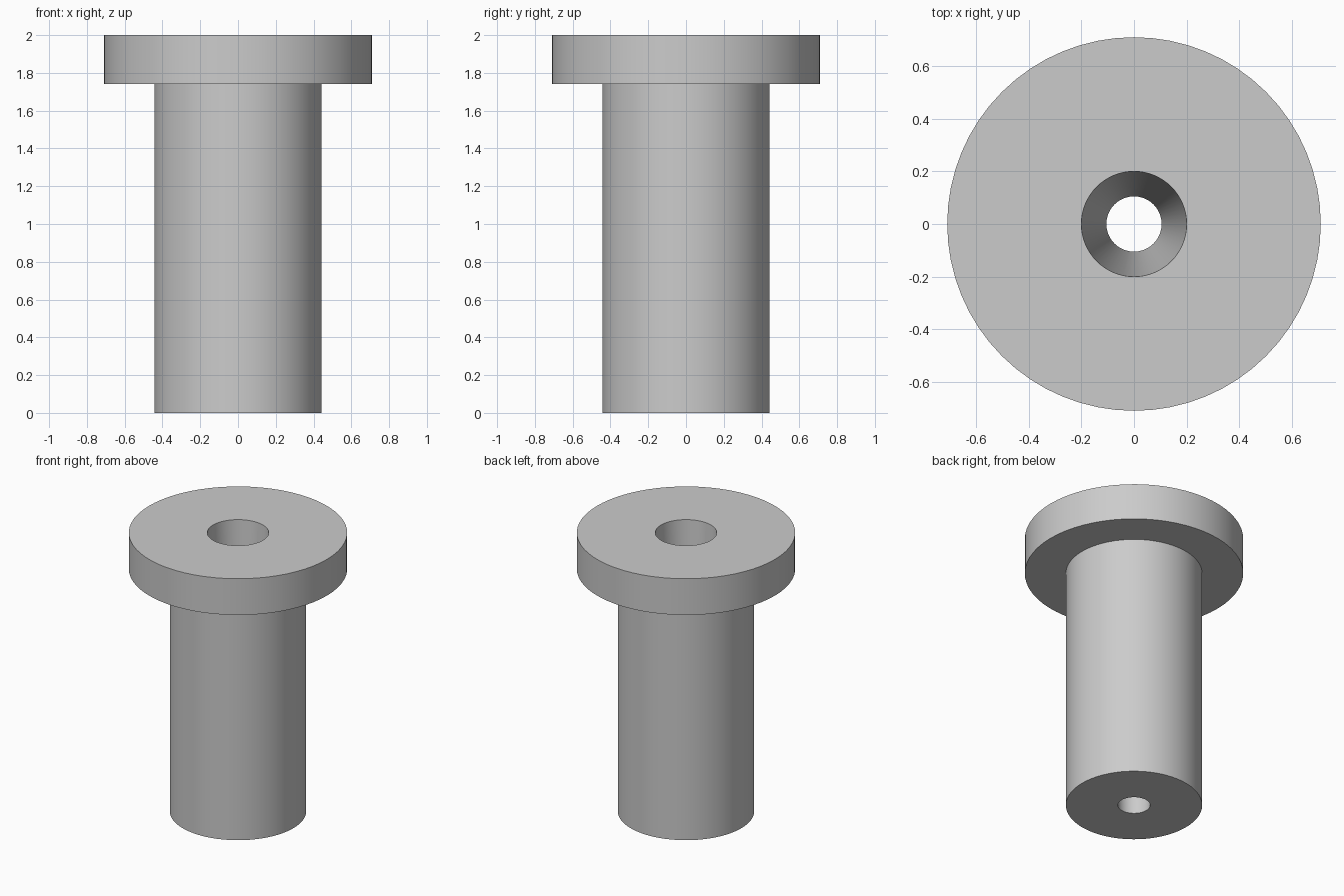
import bpy, bmesh, math

cube = bpy.data.objects.get("Cube")
if cube:
    bpy.data.objects.remove(cube, do_unlink=True)

# Plain grey for the whole part
grey = bpy.data.materials.new("plain_grey")
grey.use_nodes = True
colour = (0.6, 0.6, 0.6, 1)
grey.diffuse_color = colour
grey.node_tree.nodes["Principled BSDF"].inputs["Base Color"].default_value = colour

SEGMENTS = 64
HEAD_R, SHAFT_R, TOP_HOLE_R, BOTTOM_HOLE_R = 0.71, 0.443, 0.2, 0.105
HEIGHT, HEAD_BASE = 2.0, 1.74

# Closed section (radius, height): shaft, overhanging head, tapered through hole
section = [
    (BOTTOM_HOLE_R, 0), (SHAFT_R, 0), (SHAFT_R, HEAD_BASE),
    (HEAD_R, HEAD_BASE), (HEAD_R, HEIGHT), (TOP_HOLE_R, HEIGHT),
]

# Revolve the section around the z axis
bm = bmesh.new()
verts = [bm.verts.new((r, 0, z)) for r, z in section]
edges = [bm.edges.new((v, verts[(i + 1) % len(verts)])) for i, v in enumerate(verts)]
bmesh.ops.spin(bm, geom=verts + edges, cent=(0, 0, 0), axis=(0, 0, 1),
               angle=math.tau, steps=SEGMENTS, use_merge=False)
bmesh.ops.remove_doubles(bm, verts=bm.verts[:], dist=0.0001)
bmesh.ops.recalc_face_normals(bm, faces=bm.faces[:])

mesh = bpy.data.meshes.new("flanged_bushing")
bm.to_mesh(mesh)
bm.free()
mesh.materials.append(grey)
bushing = bpy.data.objects.new("flanged_bushing", mesh)
bpy.context.collection.objects.link(bushing)

# Smooth walls with crisp rims
bpy.ops.object.select_all(action='DESELECT')
bushing.select_set(True)
bpy.context.view_layer.objects.active = bushing
bpy.ops.object.shade_smooth_by_angle(angle=math.radians(30))
